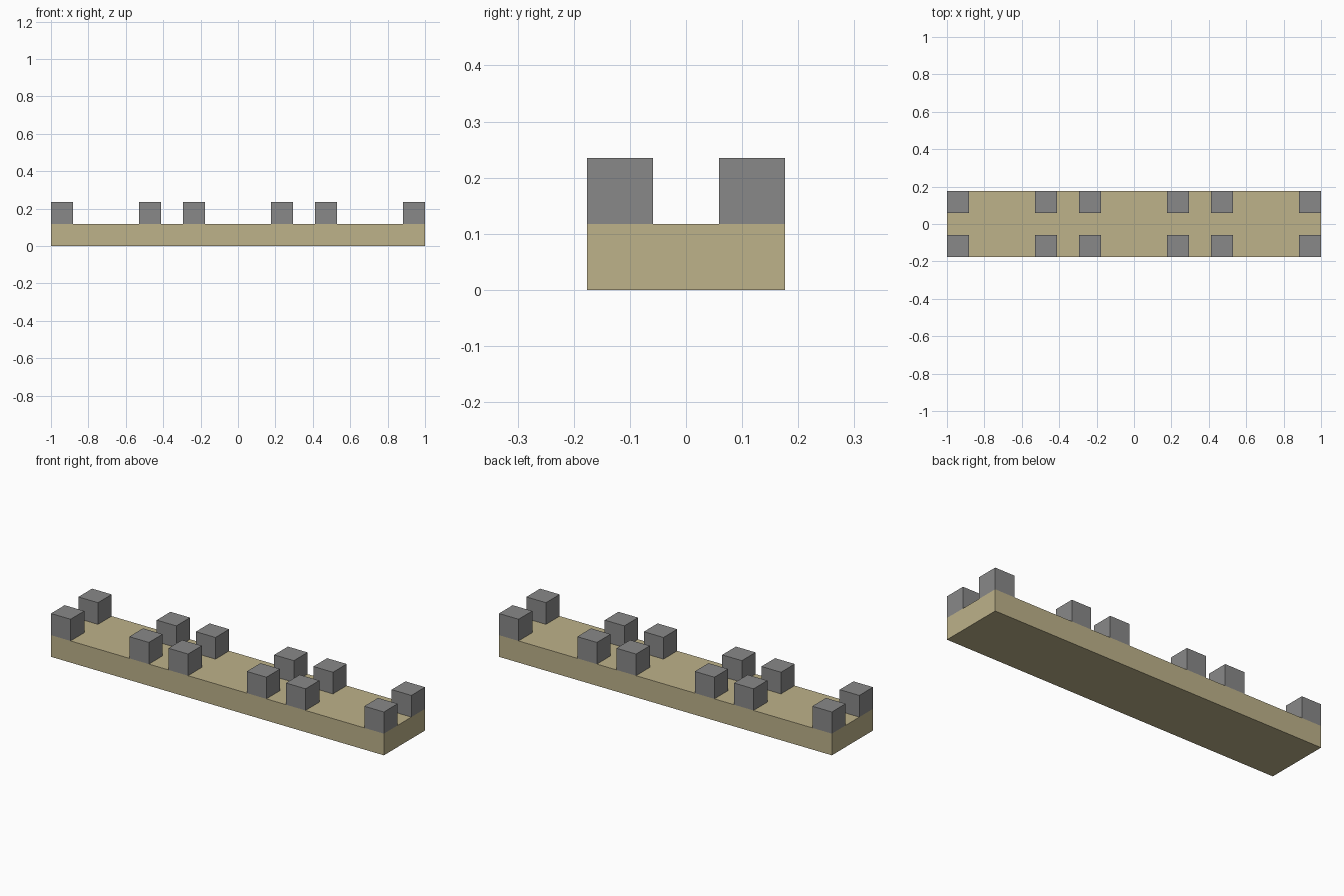
import bpy
import bmesh
from mathutils import Matrix, Vector

default = bpy.data.objects.get("Cube")
if default:
    bpy.data.objects.remove(default, do_unlink=True)

U = 2 / 17  # grid unit: the base is 17 x 3 x 1 units


def material(name, rgb):
    mat = bpy.data.materials.new(name)
    mat.use_nodes = True
    color = (*rgb, 1)
    mat.diffuse_color = color
    mat.node_tree.nodes["Principled BSDF"].inputs["Base Color"].default_value = color
    return mat


def box(name, center, size, mat):
    bm = bmesh.new()
    bmesh.ops.create_cube(bm, size=1, matrix=Matrix.Diagonal((*size, 1)))
    mesh = bpy.data.meshes.new(name)
    bm.to_mesh(mesh)
    bm.free()
    mesh.materials.append(mat)
    obj = bpy.data.objects.new(name, mesh)
    obj.location = Vector(center)
    bpy.context.collection.objects.link(obj)
    return obj


tan = material("sand_tan", (0.51, 0.445, 0.255))
grey = material("stone_grey", (0.25, 0.25, 0.25))

# Long base slab
box("base_slab", (0, 0, U / 2), (17 * U, 3 * U, U), tan)

# Two mirrored rows of cubes along the long edges
for row, side in (("front", -1), ("back", 1)):
    for end, sign in (("right", -1), ("left", 1)):
        for place, step in (("inner", 2), ("middle", 4), ("outer", 8)):
            box(f"{row}_{end}_{place}_block",
                (sign * step * U, side * U, 1.5 * U), (U, U, U), grey)
